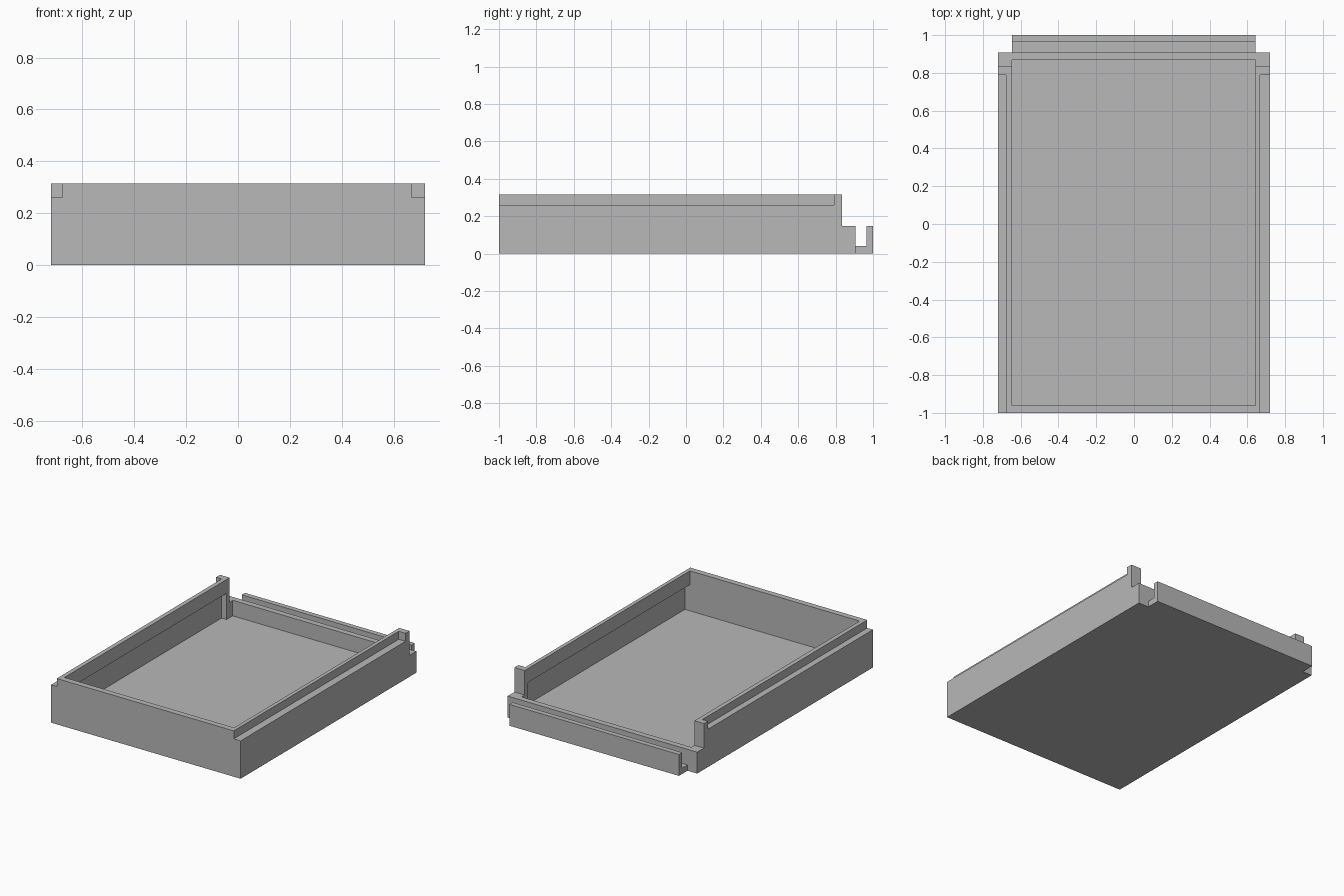
import bpy
import bmesh

default = bpy.data.objects.get("Cube")
if default:
    bpy.data.objects.remove(default, do_unlink=True)

# Single plain grey material
GREY = (0.48, 0.48, 0.48, 1.0)
grey = bpy.data.materials.new("plain grey")
grey.use_nodes = True
grey.diffuse_color = GREY
grey.node_tree.nodes["Principled BSDF"].inputs["Base Color"].default_value = GREY


def make_object(name, bm):
    bmesh.ops.recalc_face_normals(bm, faces=bm.faces)
    mesh = bpy.data.meshes.new(name)
    bm.to_mesh(mesh)
    bm.free()
    obj = bpy.data.objects.new(name, mesh)
    bpy.context.collection.objects.link(obj)
    return obj


def extrude_profile(name, points, x0, x1):
    """Extrude a closed (y, z) profile along x."""
    bm = bmesh.new()
    face = bm.faces.new([bm.verts.new((x0, y, z)) for y, z in points])
    grown = bmesh.ops.extrude_face_region(bm, geom=[face])
    verts = [g for g in grown["geom"] if isinstance(g, bmesh.types.BMVert)]
    bmesh.ops.translate(bm, verts=verts, vec=(x1 - x0, 0, 0))
    return make_object(name, bm)


def cut_box(target, x, y, z):
    """Subtract a box given by its x, y and z ranges."""
    cutter = extrude_profile("cutter", [(y[0], z[0]), (y[1], z[0]),
                                        (y[1], z[1]), (y[0], z[1])], *x)
    cutter.hide_render = True
    mod = target.modifiers.new("cut", 'BOOLEAN')
    mod.operation = 'DIFFERENCE'
    mod.solver = 'EXACT'
    mod.object = cutter
    bpy.context.view_layer.objects.active = target
    bpy.ops.object.modifier_apply(modifier=mod.name)
    bpy.data.objects.remove(cutter, do_unlink=True)


HALF, TOP, LOW, FLOOR = 0.72, 0.315, 0.147, 0.04
BACK, FRONT_IN, BACK_IN = 0.907, -0.96, 0.867
FAR = 1.2

# Tray body with lowered back wall, channel and rear lip
tray = extrude_profile("tray", [
    (-1, 0), (1, 0), (1, LOW), (0.965, LOW), (0.965, FLOOR), (BACK, FLOOR),
    (BACK, LOW), (0.833, LOW), (0.833, TOP), (-1, TOP)], -HALF, HALF)

# Inner cavity
cut_box(tray, (-0.647, 0.642), (FRONT_IN, BACK_IN), (FLOOR, FAR))

# Per side: inner wall face and outer rebate face
for side, inner, rebate in ((-1, 0.647, 0.677), (1, 0.642, 0.668)):
    def span(a, b):
        return tuple(sorted((side * a, side * b)))
    # Corner notch beside the rear lip
    cut_box(tray, span(inner, FAR), (BACK, FAR), (-FAR, FAR))
    # Outer top rebate, stopping at the rear post
    cut_box(tray, span(rebate, FAR), (-FAR, 0.79), (0.26, FAR))
    # Recess under the inner wall's overhang
    cut_box(tray, span(inner - 0.1, inner + 0.038), (FRONT_IN, 0.8), (FLOOR, 0.22))

tray.data.materials.clear()
tray.data.materials.append(grey)
for poly in tray.data.polygons:
    poly.material_index = 0
    poly.use_smooth = False
